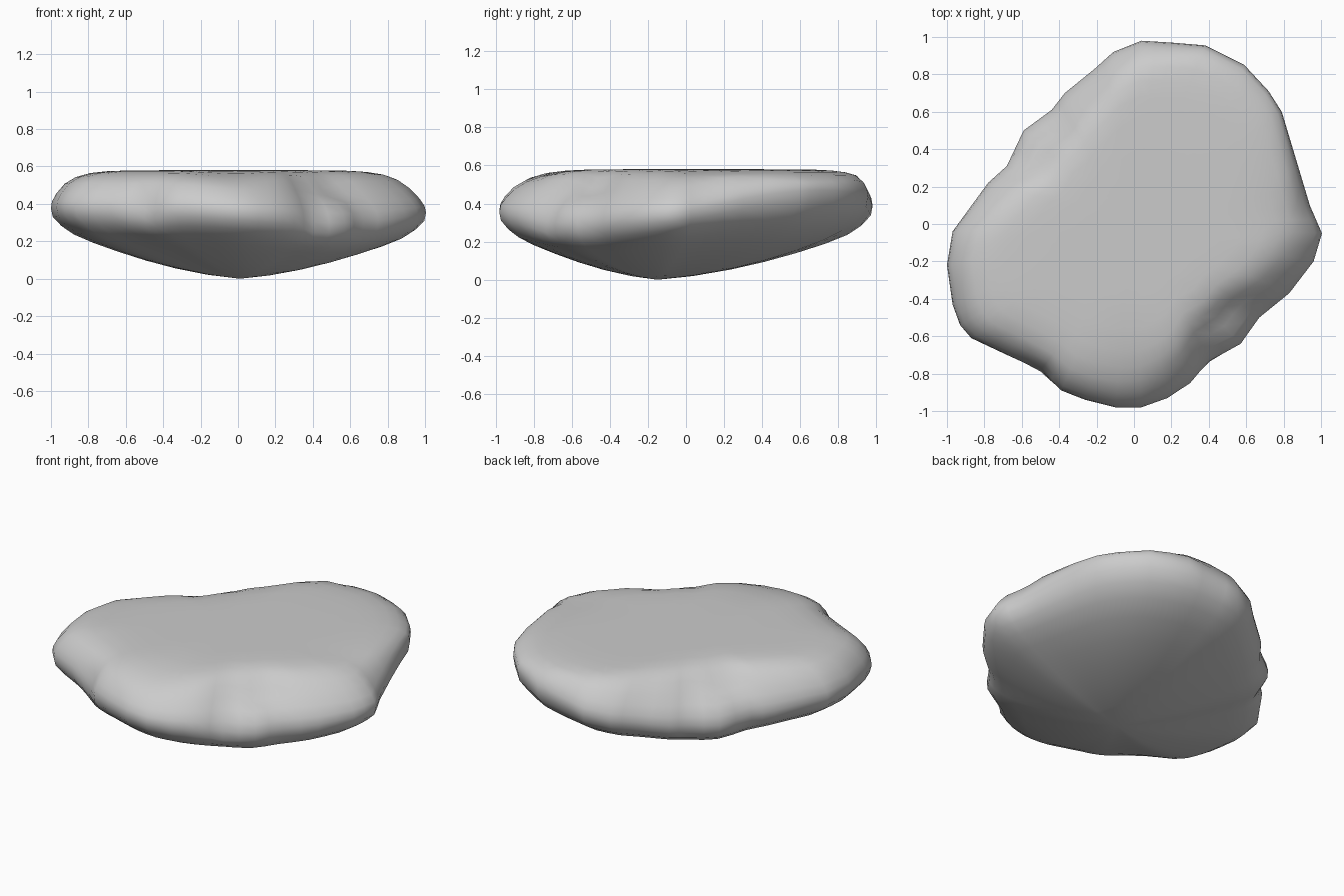
import bpy, bmesh, math
from mathutils import Vector

if "Cube" in bpy.data.objects:
    bpy.data.objects.remove(bpy.data.objects["Cube"])

# Widest outline of the rock, seen from above
outline = [(1.005, -.05), (.94, .1), (.88, .3), (.79, .6), (.72, .71), (.59, .85), (.38, .955),
           (.2, .97), (.04, .98), (-.11, .92), (-.21, .83), (-.37, .7), (-.44, .61), (-.59, .5),
           (-.68, .31), (-.78, .22), (-.97, -.04), (-1, -.22), (-.97, -.43), (-.93, -.54),
           (-.87, -.61), (-.68, -.7), (-.5, -.8), (-.39, -.89), (-.26, -.94), (-.1, -.98),
           (.04, -.98), (.18, -.93), (.3, -.85), (.4, -.72), (.57, -.64), (.67, -.5),
           (.83, -.37), (.96, -.2)]

# Ring scale and height from flat top to keel: round lobes, and the low front-right/back-left sides
lobe = [(.2, .58), (.4, .58), (.58, .579), (.7, .575), (.79, .566), (.87, .545), (.93, .51),
        (.975, .455), (.995, .415), (1, .38), (.99, .335), (.955, .285), (.89, .24), (.79, .197),
        (.65, .147), (.5, .097), (.35, .056), (.17, .018)]
low_side = [(.2, .58), (.4, .58), (.55, .579), (.65, .572), (.73, .552), (.79, .515), (.86, .46),
            (.93, .41), (.985, .35), (1, .3), (.995, .25), (.96, .2), (.9, .165), (.8, .135),
            (.67, .1), (.5, .063), (.33, .032), (.16, .01)]

# Chips, hollows and small bulges: centre, radius, offset
dents = [((.47, -.5, .5), .10, (-.01, .01, -.035)),
         ((-.48, .36, .51), .10, (.01, -.01, -.03)),
         ((-.5, -.78, .42), .10, (.01, .03, 0)),
         ((-.47, -.78, .24), .12, (-.02, -.02, -.02)),
         ((.4, -.7, .24), .10, (.01, -.02, -.02)),
         ((0, -.85, .55), .22, (0, 0, -.025)),
         ((.95, 0, .5), .25, (0, 0, -.03))]


def sculpt(p):
    q = p.copy()
    for centre, radius, offset in dents:
        q += Vector(offset) * math.exp(-((p - Vector(centre)).length / radius) ** 2)
    return q


# Split each outline edge once for finer side detail
points = []
for i, a in enumerate(outline):
    b = outline[(i + 1) % len(outline)]
    points += [Vector(a), (Vector(a) + Vector(b)) / 2]

bm = bmesh.new()
rings = []
for k, (a, b) in enumerate(zip(lobe, low_side)):
    # The keel is centred slightly towards the front
    centre = Vector((.01, -.15)) * min(1, max(0, (k - 9) / 4))
    ring = []
    for p in points:
        angle = math.atan2(p.y, p.x)
        w = abs(math.cos(angle + math.pi / 4)) ** 5
        s, z = a[0] + (b[0] - a[0]) * w, a[1] + (b[1] - a[1]) * w
        # The rim is raised at the back right corner
        lift = .09 * max(0, math.cos(angle - math.pi / 4)) ** 5
        z = min(z + lift * min(1, max(0, (z - .17) / .2)), .58 - (.58 - z) * .45) if lift > .002 else z
        xy = centre + (p - centre) * s
        ring.append(bm.verts.new(sculpt(Vector((xy.x, xy.y, z)))))
    rings.append(ring)

top = bm.verts.new((0, 0, .58))
bottom = bm.verts.new((.01, -.15, 0))
n = len(points)
for i in range(n):
    j = (i + 1) % n
    bm.faces.new((top, rings[0][i], rings[0][j]))
    bm.faces.new((bottom, rings[-1][j], rings[-1][i]))
    for r, t in zip(rings, rings[1:]):
        bm.faces.new((r[i], t[i], t[j], r[j]))
# Soften radial creases on the underside
inner = [v for r in rings[11:] for v in r]
for _ in range(2):
    bmesh.ops.smooth_vert(bm, verts=inner, factor=.4, use_axis_x=True, use_axis_y=True, use_axis_z=True)
bmesh.ops.recalc_face_normals(bm, faces=bm.faces)

mesh = bpy.data.meshes.new("flat_rock")
bm.to_mesh(mesh)
bm.free()
mesh.shade_smooth()
rock = bpy.data.objects.new("flat_rock", mesh)
bpy.context.collection.objects.link(rock)
